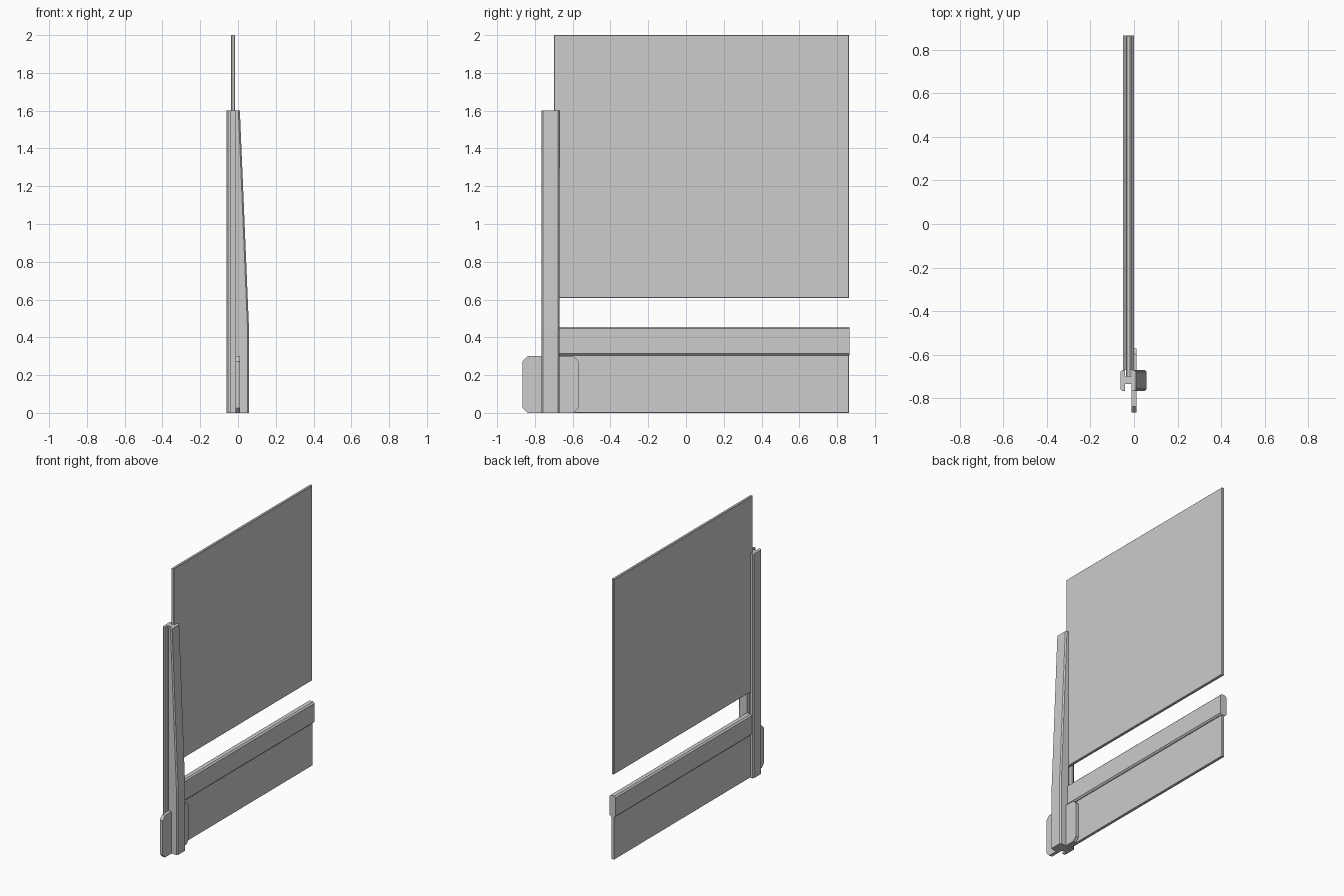
import bpy
import bmesh

cube = bpy.data.objects.get("Cube")
if cube:
    bpy.data.objects.remove(cube, do_unlink=True)

GREY = (0.604, 0.604, 0.604, 1.0)
mat = bpy.data.materials.new("light grey")
mat.use_nodes = True
mat.diffuse_color = GREY
mat.node_tree.nodes["Principled BSDF"].inputs["Base Color"].default_value = GREY


def loft(name, rings):
    """Join matching closed rings of 3D points and cap both ends."""
    bm = bmesh.new()
    loops = [[bm.verts.new(p) for p in ring] for ring in rings]
    n = len(loops[0])
    for a, b in zip(loops, loops[1:]):
        for i in range(n):
            j = (i + 1) % n
            bm.faces.new((a[i], a[j], b[j], b[i]))
    bm.faces.new(loops[0][::-1])
    bm.faces.new(loops[-1])
    bmesh.ops.recalc_face_normals(bm, faces=bm.faces)
    mesh = bpy.data.meshes.new(name)
    bm.to_mesh(mesh)
    bm.free()
    mesh.materials.append(mat)
    obj = bpy.data.objects.new(name, mesh)
    bpy.context.collection.objects.link(obj)
    return obj


def chamfered(u0, u1, v0, v1, c):
    """Rectangle outline with its four corners cut off."""
    return [(u0 + c, v0), (u1 - c, v0), (u1, v0 + c), (u1, v1 - c),
            (u1 - c, v1), (u0 + c, v1), (u0, v1 - c), (u0, v0 + c)]


def plate(name, x0, x1, y0, y1, z0, z1, edge):
    """Upright sheet with softened edges on both faces."""
    def ring(x, d):
        return [(x, y0 + d, z0 + d), (x, y1 - d, z0 + d),
                (x, y1 - d, z1 - d), (x, y0 + d, z1 - d)]
    return loft(name, [ring(x0, edge), ring(x0 + edge, 0),
                       ring(x1 - edge, 0), ring(x1, edge)])


# Post: H-section with a slot front and back, and one flange that tapers upward
S0, S1 = -0.041, -0.012      # slot sides in x
F, B = -0.765, -0.67         # post front and back in y
C = 0.008                    # corner chamfer


def post_ring(z, outer):
    return [(x, y, z) for x, y in (
        (-0.062 + C, F), (S0, F), (S0, F + 0.032), (S1, F + 0.032), (S1, F),
        (outer - C, F), (outer, F + C), (outer, B - C), (outer - C, B),
        (S1, B), (S1, B - 0.03), (S0, B - 0.03), (S0, B),
        (-0.062 + C, B), (-0.062, B - C), (-0.062, F + C))]


loft("post", [post_ring(0, 0.058), post_ring(0.45, 0.058), post_ring(1.6, 0.01)])

# Foot plate passing through the post
foot = chamfered(-0.865, -0.57, 0, 0.3, 0.027)
loft("foot_plate", [[(x, y, z) for y, z in foot] for x in (-0.012, 0.011)])

# Sheets held in the back slot
plate("upper_panel", -0.036, -0.016, -0.70, 0.862, 0.607, 2.0, 0.003)
plate("lower_panel", -0.036, -0.016, -0.70, 0.862, 0.0, 0.33, 0.001)

# Rail capping the lower panel
rail = chamfered(-0.051, -0.001, 0.305, 0.456, 0.01)
loft("rail", [[(x, y, z) for x, z in rail] for y in (B, 0.865)])
